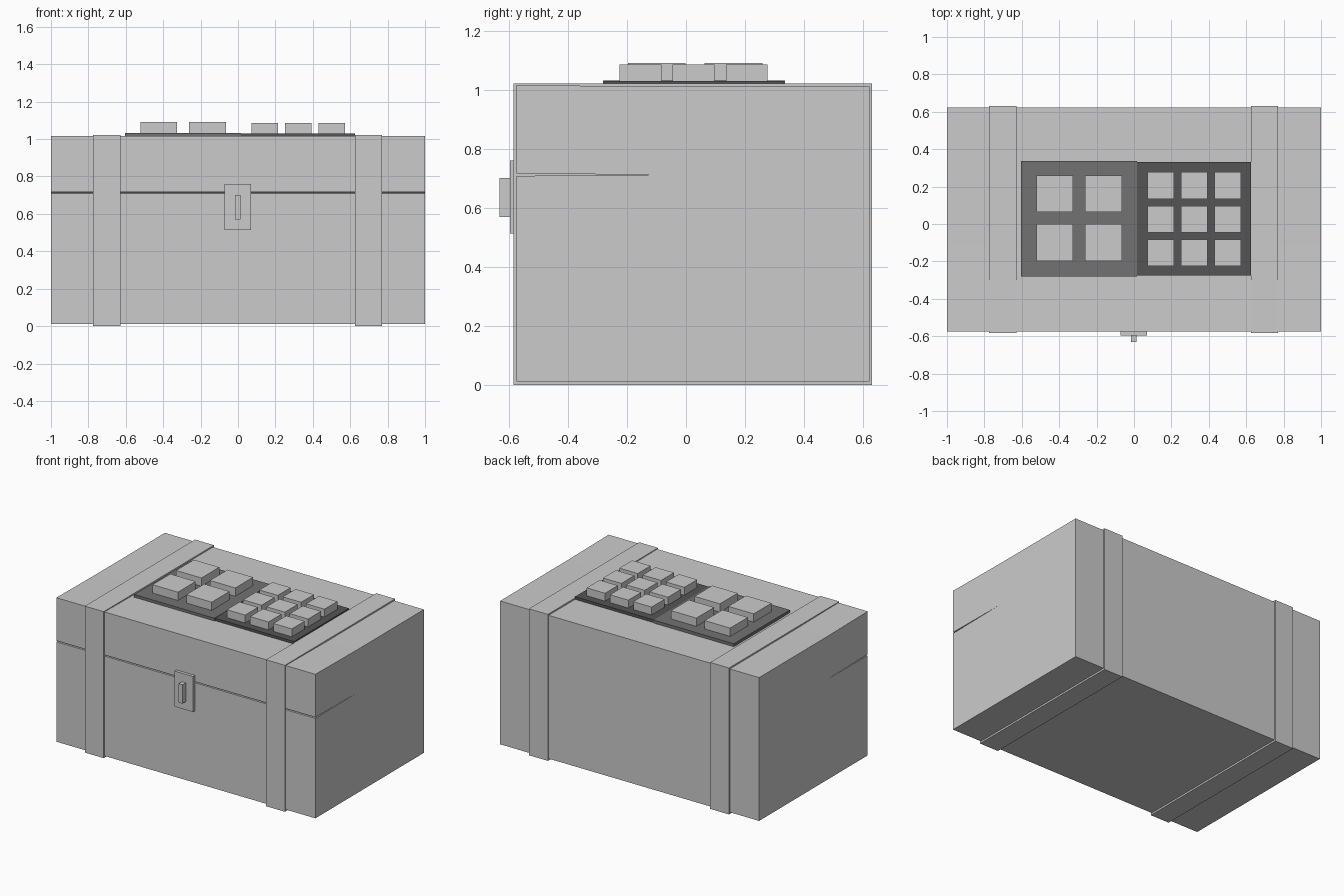
import bpy
import bmesh

if "Cube" in bpy.data.objects:
    bpy.data.objects.remove(bpy.data.objects["Cube"])


def box(name, x, y, z, mat=None):
    """Box from (min, max) ranges on each axis."""
    bm = bmesh.new()
    bmesh.ops.create_cube(bm, size=1)
    for v in bm.verts:
        for i, (lo, hi) in enumerate((x, y, z)):
            v.co[i] = lo if v.co[i] < 0 else hi
    return finish(name, bm, mat)


def finish(name, bm, mat=None):
    bmesh.ops.recalc_face_normals(bm, faces=bm.faces)
    mesh = bpy.data.meshes.new(name)
    bm.to_mesh(mesh)
    bm.free()
    obj = bpy.data.objects.new(name, mesh)
    bpy.context.collection.objects.link(obj)
    if mat:
        mesh.materials.append(mat)
    return obj


def colour(name, v):
    mat = bpy.data.materials.new(name)
    mat.diffuse_color = (v, v, v, 1)
    mat.use_nodes = True
    mat.node_tree.nodes["Principled BSDF"].inputs["Base Color"].default_value = mat.diffuse_color
    return mat


dark = colour("dark_grey", 0.17)
darker = colour("darker_grey", 0.09)

# Chest side profile (y, z) with the thin wedge gap under the lid
profile = [(-.575, .012), (.622, .012), (.622, 1.012), (-.12, 1.012),
           (-.575, 1.017), (-.575, .717), (-.12, .713), (-.575, .709)]
bm = bmesh.new()
face = bm.faces.new([bm.verts.new((-1, y, z)) for y, z in profile])
ext = bmesh.ops.extrude_face_region(bm, geom=[face])
bmesh.ops.translate(bm, vec=(2, 0, 0),
                    verts=[e for e in ext["geom"] if isinstance(e, bmesh.types.BMVert)])
finish("chest", bm)

# Straps around the chest
for side, x in (("left", -.701), ("right", .698)):
    box(f"{side}_strap", (x - .073, x + .073), (-.584, .631), (0, 1.022))

# Latch
box("latch_plate", (-.073, .07), (-.596, -.57), (.513, .761))
box("latch_knob", (-.016, .014), (-.632, -.59), (.57, .702))

# Control panels
box("pad_panel", (-.604, .015), (-.282, .336), (1.005, 1.033), dark)
box("key_panel", (.015, .625), (-.276, .331), (1.005, 1.031), darker)

# Four large pads
for x in (-.424, -.163):
    for y in (-.099, .161):
        box("large_pad", (x - .098, x + .098), (y - .098, y + .098), (1.02, 1.091))

# Nine small keys
for i in range(3):
    for j in range(3):
        x, y = .142 + .18 * i, -.154 + .18 * j
        box("key", (x - .071, x + .071), (y - .071, y + .071), (1.02, 1.086))
